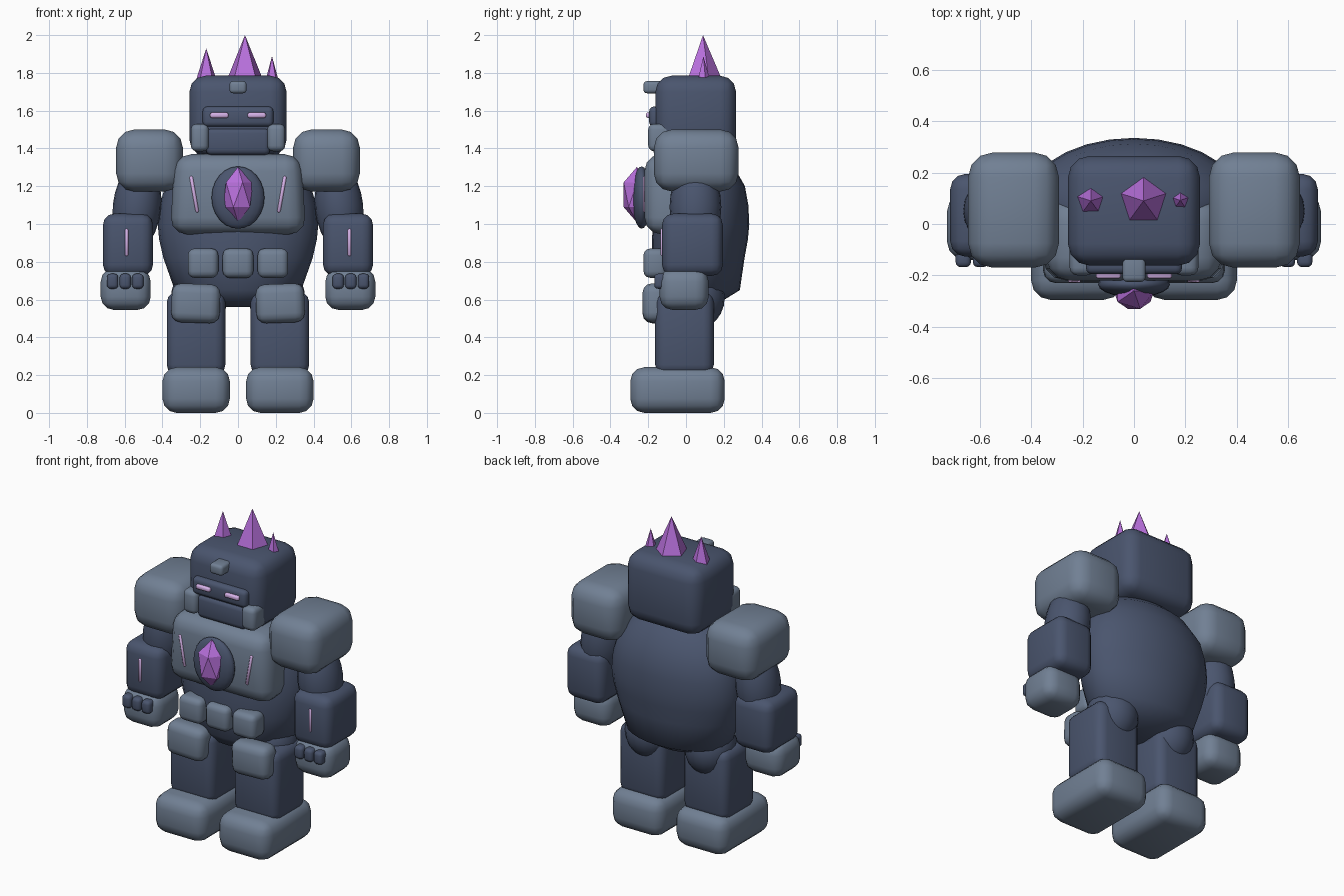
import bpy, bmesh, math
from mathutils import Matrix, Vector

if "Cube" in bpy.data.objects:
    bpy.data.objects.remove(bpy.data.objects["Cube"])


def mat(name, r, g, b):
    lin = [((c / 255 + 0.055) / 1.055) ** 2.4 for c in (r, g, b)]
    m = bpy.data.materials.new(name)
    m.diffuse_color = (*lin, 1)
    m.use_nodes = True
    m.node_tree.nodes["Principled BSDF"].inputs["Base Color"].default_value = m.diffuse_color
    return m


DARK = mat("dark slate", 74, 85, 110)
GREY = mat("stone grey", 113, 128, 148)
PURPLE = mat("crystal purple", 184, 112, 220)
LILAC = mat("glow lilac", 214, 178, 232)


def finish(name, bm, material, smooth=True):
    bmesh.ops.recalc_face_normals(bm, faces=bm.faces)
    me = bpy.data.meshes.new(name)
    for f in bm.faces:
        f.smooth = smooth
    bm.to_mesh(me)
    bm.free()
    me.materials.append(material)
    ob = bpy.data.objects.new(name, me)
    bpy.context.collection.objects.link(ob)
    return ob


def box(name, x, y, z, material, bevel, top=1.0, tilt=0.0, seg=3):
    """Rounded box from its ranges; top scales the upper end in x, tilt turns it about y."""
    bm = bmesh.new()
    bmesh.ops.create_cube(bm, size=1)
    size = Vector((x[1] - x[0], y[1] - y[0], z[1] - z[0]))
    for v in bm.verts:
        k = top if v.co.z > 0 else 1
        v.co = Vector((v.co.x * size.x * k, v.co.y * size.y, v.co.z * size.z))
    bmesh.ops.bevel(bm, geom=bm.edges[:], offset=bevel, segments=seg,
                    profile=0.5, affect='EDGES', clamp_overlap=True)
    mid = Vector((sum(x) / 2, sum(y) / 2, sum(z) / 2))
    bm.transform(Matrix.Translation(mid) @ Matrix.Rotation(tilt, 4, 'Y'))
    return finish(name, bm, material)


def ball(name, c, r, material, tilt=0.0):
    bm = bmesh.new()
    bmesh.ops.create_uvsphere(bm, u_segments=20, v_segments=12, radius=1)
    bm.transform(Matrix.Translation(c) @ Matrix.Rotation(tilt, 4, 'Y')
                 @ Matrix.Diagonal((*r, 1)))
    return finish(name, bm, material)


def pair(func, name, x, *args, tilt=0.0, **kw):
    """Make a right part and its mirrored left part."""
    for side, s in (("right", 1), ("left", -1)):
        if func is box:
            xs = (x[0], x[1]) if s > 0 else (-x[1], -x[0])
        else:
            xs = (x[0] * s, x[1], x[2])
        func(side + "_" + name, xs, *args, tilt=tilt * s, **kw)


# Torso: elliptical rings (z, half width, front y, back y)
rings = [(0.56, 0.07, -0.03, 0.10), (0.585, 0.20, -0.11, 0.18), (0.65, 0.335, -0.16, 0.285),
         (0.82, 0.395, -0.18, 0.31), (0.92, 0.418, -0.18, 0.328), (1.0, 0.425, -0.175, 0.335),
         (1.1, 0.415, -0.165, 0.33), (1.2, 0.385, -0.15, 0.312), (1.31, 0.31, -0.12, 0.25),
         (1.4, 0.18, -0.05, 0.15)]
N = 28
bm = bmesh.new()
loops = []
for z, rx, y0, y1 in rings:
    loops.append([bm.verts.new((rx * math.cos(2 * math.pi * i / N),
                                (y0 + y1) / 2 + (y1 - y0) / 2 * math.sin(2 * math.pi * i / N), z))
                  for i in range(N)])
for a, b in zip(loops, loops[1:]):
    for i in range(N):
        j = (i + 1) % N
        bm.faces.new((a[i], a[j], b[j], b[i]))
bm.faces.new(loops[0])
bm.faces.new(loops[-1])
finish("torso", bm, DARK)

# Chest armour, gem socket and abdomen plates
box("chest_plate", (-0.36, 0.36), (-0.22, 0.10), (0.945, 1.37), GREY, 0.09, top=0.93)
ball("gem_socket", (0, -0.235, 1.14), (0.14, 0.05, 0.165), DARK)
for i in (-1, 0, 1):
    box(f"abdomen_plate_{i + 2}", (i * 0.185 - 0.081, i * 0.185 + 0.081),
        (-0.225, -0.10), (0.715, 0.87), GREY, 0.035)
pair(box, "chest_glow", (0.223, 0.241), (-0.228, -0.21), (1.06, 1.255), LILAC, 0.006,
     tilt=math.radians(10), seg=1)

# Chest gem
bm = bmesh.new()
bmesh.ops.create_icosphere(bm, subdivisions=1, radius=1)
bm.transform(Matrix.Translation((0, -0.26, 1.155)) @ Matrix.Diagonal((0.088, 0.082, 0.147, 1)))
finish("chest_gem", bm, PURPLE, smooth=False)

# Head and face
box("head", (-0.257, 0.257), (-0.162, 0.265), (1.36, 1.785), DARK, 0.085)
box("jaw", (-0.17, 0.17), (-0.175, 0.0), (1.365, 1.51), DARK, 0.03)
box("visor", (-0.187, 0.187), (-0.195, -0.10), (1.515, 1.622), DARK, 0.025)
box("brow_stud", (-0.045, 0.045), (-0.225, -0.12), (1.692, 1.756), GREY, 0.018)
pair(box, "eye", (0.051, 0.148), (-0.212, -0.17), (1.562, 1.59), LILAC, 0.009, seg=2)
pair(box, "cheek_guard", (0.155, 0.25), (-0.2, -0.07), (1.385, 1.53), GREY, 0.03)

# Crown crystals: x, y, radius, tip height
for i, (x, y, r, tip) in enumerate([(0.037, 0.09, 0.1, 2.0), (-0.168, 0.09, 0.056, 1.93),
                                    (0.18, 0.092, 0.035, 1.888)]):
    bm = bmesh.new()
    base = 1.765
    bmesh.ops.create_cone(bm, cap_ends=True, segments=5, radius1=r, radius2=0, depth=tip - base)
    bmesh.ops.remove_doubles(bm, verts=bm.verts, dist=1e-5)
    top_y = max(v.co.y for v in bm.verts)
    turn = 0 if abs(top_y - r) < 1e-4 else math.pi / 2
    bm.transform(Matrix.Translation((x, y, (tip + base) / 2)) @ Matrix.Rotation(turn, 4, 'Z'))
    finish(f"crown_crystal_{i + 1}", bm, PURPLE, smooth=False)

# Arms
pair(box, "shoulder", (0.292, 0.645), (-0.17, 0.278), (1.172, 1.5), GREY, 0.095)
pair(ball, "upper_arm", (0.535, 0.05, 1.09), (0.128, 0.137, 0.24), DARK, tilt=math.radians(-6))
pair(box, "forearm", (0.45, 0.715), (-0.127, 0.195), (0.725, 1.055), DARK, 0.06)
pair(box, "forearm_glow", (0.581, 0.599), (-0.135, -0.11), (0.83, 0.975), LILAC, 0.006, seg=1)
pair(box, "hand", (0.462, 0.727), (-0.14, 0.12), (0.545, 0.765), GREY, 0.07)
for i in range(3):
    x = 0.53 + i * 0.067
    pair(box, f"finger_{i + 1}", (x - 0.03, x + 0.03), (-0.168, -0.10), (0.657, 0.737), DARK, 0.02)

# Legs
pair(ball, "hip", (0.205, 0.05, 0.61), (0.15, 0.155, 0.17), DARK)
pair(box, "leg", (0.067, 0.377), (-0.163, 0.147), (0.2, 0.64), DARK, 0.055)
pair(box, "thigh_plate", (0.095, 0.352), (-0.23, -0.09), (0.477, 0.683), GREY, 0.05,
     tilt=math.radians(-2))
pair(box, "foot", (0.043, 0.4), (-0.295, 0.205), (0.0, 0.242), GREY, 0.075)
